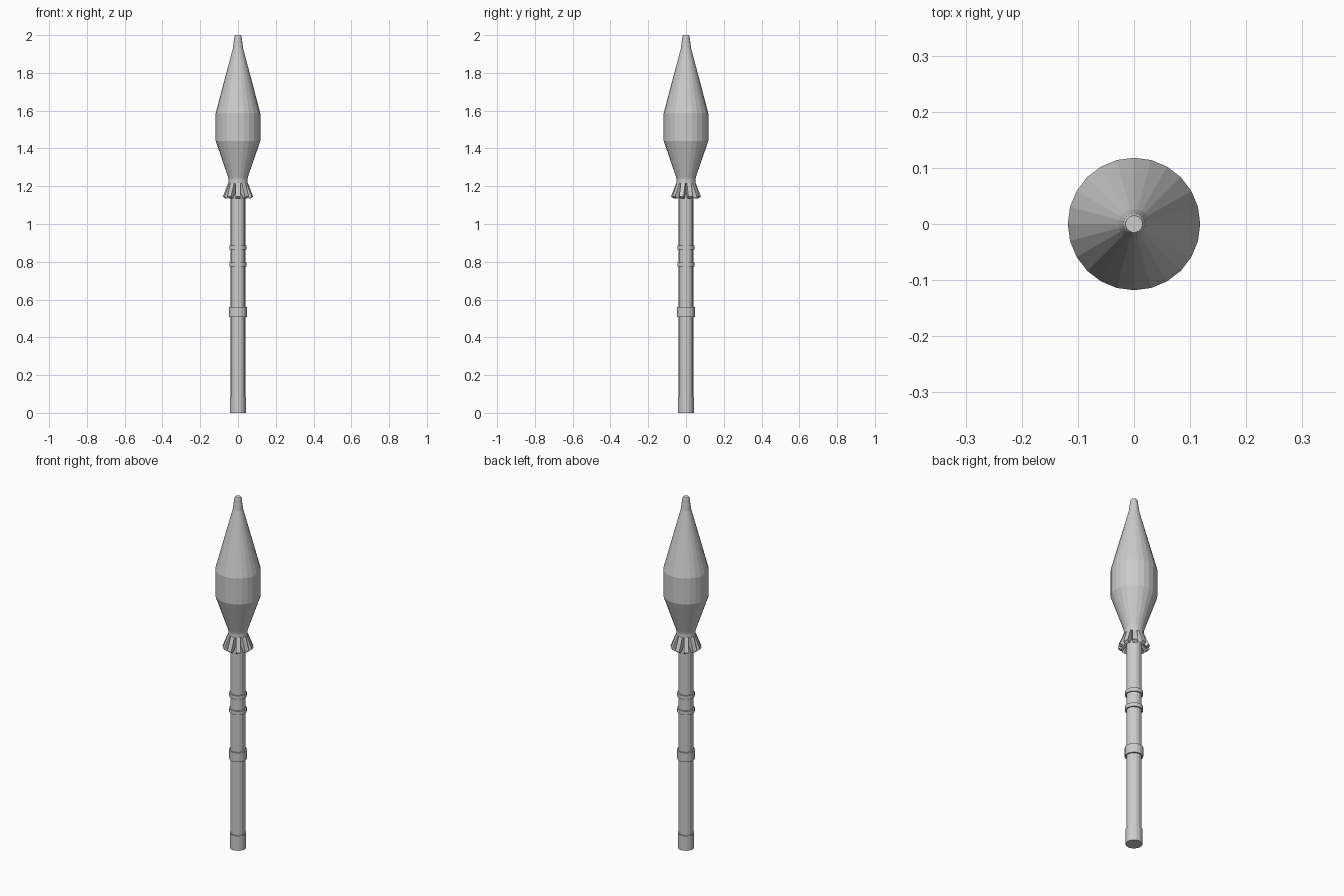
import bpy, bmesh
from math import sin, cos, pi

if "Cube" in bpy.data.objects:
    bpy.data.objects.remove(bpy.data.objects["Cube"])


def mesh_object(name, bm):
    bmesh.ops.recalc_face_normals(bm, faces=bm.faces)
    me = bpy.data.meshes.new(name)
    bm.to_mesh(me)
    bm.free()
    ob = bpy.data.objects.new(name, me)
    bpy.context.collection.objects.link(ob)
    return ob


def lathe(name, profile, sides):
    """Closed faceted solid from (radius, z) points, bottom to top."""
    bm = bmesh.new()
    rings = [[bm.verts.new((r * cos(2 * pi * i / sides), r * sin(2 * pi * i / sides), z))
              for i in range(sides)] for r, z in profile]
    for a, b in zip(rings, rings[1:]):
        for i in range(sides):
            j = (i + 1) % sides
            bm.faces.new((a[i], a[j], b[j], b[i]))
    bm.faces.new(rings[0])
    bm.faces.new(rings[-1])
    return mesh_object(name, bm)


# Long shaft and its bands
lathe("shaft", [(0.039, 0.04), (0.039, 1.21)], 16)
lathe("end_cap", [(0.043, 0.0), (0.043, 0.085)], 16)
for name, z0, z1, r in (("wide_band", 0.508, 0.56, 0.047),
                        ("lower_band", 0.776, 0.797, 0.046),
                        ("upper_band", 0.864, 0.885, 0.046)):
    lathe(name, [(r, z0), (r, z1)], 16)

# Pointed head with collar
lathe("head", [(0.050, 1.215), (0.050, 1.238), (0.053, 1.25), (0.118, 1.44), (0.118, 1.588),
               (0.027, 1.93), (0.019, 1.992), (0.015, 2.0)], 24)

# Flared ring of small fins under the head
FINS = 10
bm = bmesh.new()
section = [(0.034, 1.218), (0.051, 1.218), (0.080, 1.145), (0.064, 1.134), (0.036, 1.17)]
for k in range(FINS):
    a = -pi / 2 + 2 * pi * k / FINS
    sides = []
    for s in (-1, 1):
        w = 0.012 * s
        sides.append([bm.verts.new((r * cos(a) - w * sin(a), r * sin(a) + w * cos(a), z))
                      for r, z in section])
    lo, hi = sides
    bm.faces.new(lo)
    bm.faces.new(hi)
    for i in range(len(section)):
        j = (i + 1) % len(section)
        bm.faces.new((lo[i], lo[j], hi[j], hi[i]))
mesh_object("fins", bm)
